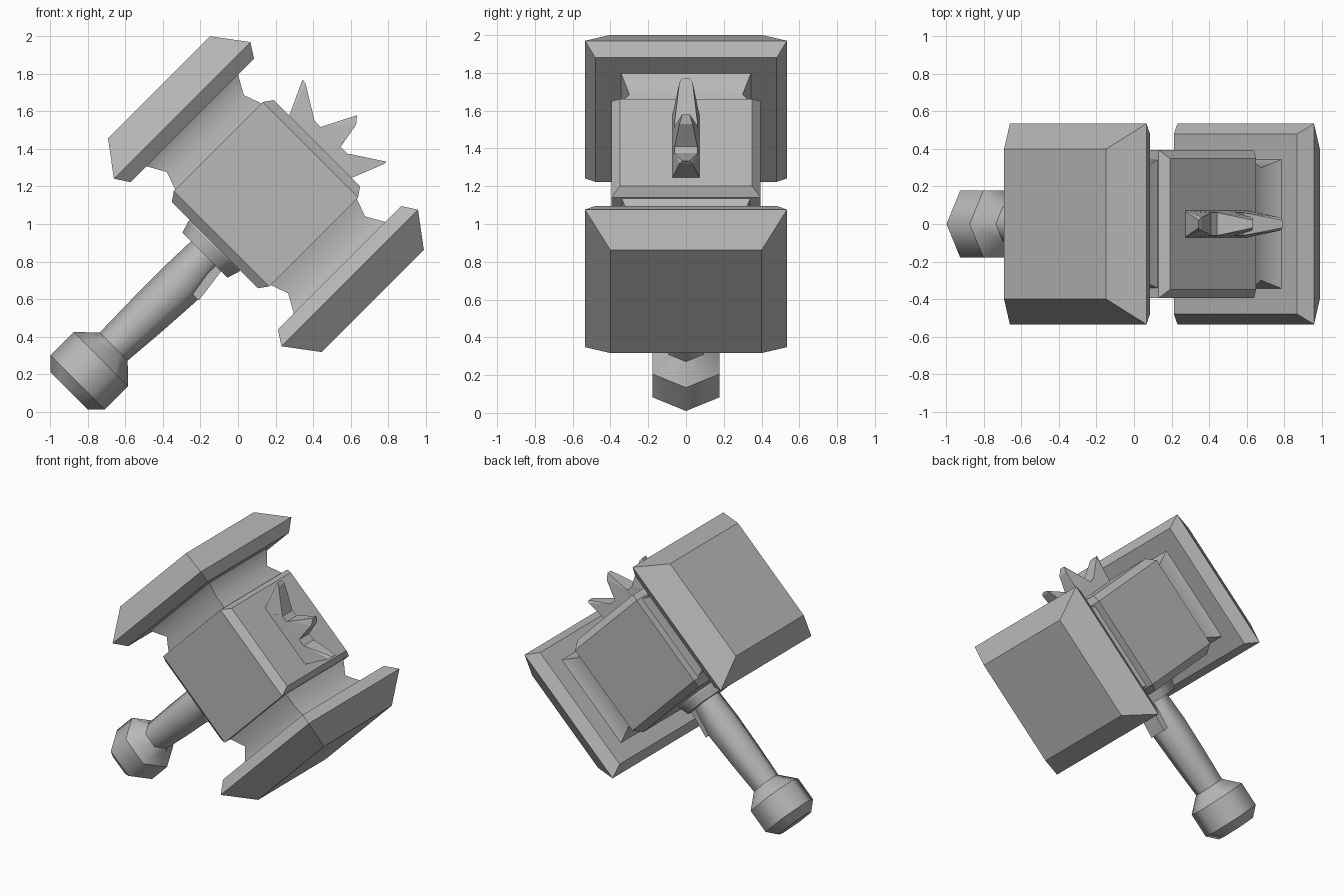
import bpy, bmesh, math
from mathutils import Vector

cube = bpy.data.objects.get("Cube")
if cube:
    bpy.data.objects.remove(cube, do_unlink=True)

stone = bpy.data.materials.new("plain grey")
stone.use_nodes = True
GREY = (0.48, 0.48, 0.48, 1)
stone.diffuse_color = GREY
stone.node_tree.nodes["Principled BSDF"].inputs["Base Color"].default_value = GREY

HEAD = 0.925  # height of the head centre along the handle


def finish(name, bm, mirror=False):
    """Turn a bmesh into an object leaning 45 degrees; handle is local z, head is local x."""
    bmesh.ops.recalc_face_normals(bm, faces=bm.faces)
    mesh = bpy.data.meshes.new(name)
    bm.to_mesh(mesh)
    bm.free()
    mesh.materials.append(stone)
    obj = bpy.data.objects.new(name, mesh)
    bpy.context.collection.objects.link(obj)
    obj.location = (-0.505, 0, 0.505)
    obj.rotation_euler.y = math.pi / 4
    if mirror:
        obj.modifiers.new("both ends", "MIRROR")
    return obj


def hull(name, points):
    bm = bmesh.new()
    for p in points:
        bm.verts.new(p)
    bmesh.ops.convex_hull(bm, input=bm.verts)
    bmesh.ops.dissolve_limit(bm, angle_limit=0.02, verts=bm.verts, edges=bm.edges)
    return finish(name, bm)


def loft(name, rings, crease_rings=True, crease_sides=True, mirror=False):
    bm = bmesh.new()
    loops = [[bm.verts.new(p) for p in ring] for ring in rings]
    n = len(loops[0])
    for a, b in zip(loops, loops[1:]):
        for i in range(n):
            j = (i + 1) % n
            bm.faces.new((a[i], a[j], b[j], b[i]))
    bm.faces.new(loops[0])
    bm.faces.new(loops[-1])
    for f in bm.faces:
        f.smooth = True
    for k, loop in enumerate(loops):
        for i in range(n):
            end = k in (0, len(loops) - 1)
            bm.edges.get((loop[i], loop[i - 1])).smooth = not (crease_rings or end)
            if k and crease_sides:
                bm.edges.get((loop[i], loops[k - 1][i])).smooth = False
    return finish(name, bm, mirror)


def rect(x, hz, hy):
    """Rectangular section of the head at x."""
    return [(x, sy * hy, HEAD + sz * hz) for sy, sz in ((-1, -1), (1, -1), (1, 1), (-1, 1))]


def hexagon(z, r, shift=0):
    """Six-sided section of the handle at height z."""
    return [(shift + r * math.cos(k * math.pi / 3), r * math.sin(k * math.pi / 3), z)
            for k in range(6)]


def corners(x, y, z):
    return [(a * x, b * y, HEAD + c * z) for a in (-1, 1) for b in (-1, 1) for c in (-1, 1)]


# Head: bevelled middle block, waisted necks and striking plates
hull("head_block", corners(0.36, 0.395, 0.335) + corners(0.325, 0.35, 0.385))
loft("head_necks", [rect(0.33, 0.325, 0.34), rect(0.36, 0.325, 0.34),
                    rect(0.457, 0.29, 0.30), rect(0.56, 0.348, 0.345)],
     crease_rings=False, mirror=True)
loft("striking_plates", [rect(0.555, 0.465, 0.48), rect(0.632, 0.515, 0.535),
                         rect(0.806, 0.385, 0.40)], mirror=True)

# Handle: pommel, swelling shaft, collar and a tab under the collar
loft("pommel", [hexagon(-0.559, 0.14), hexagon(-0.495, 0.205),
                hexagon(-0.32, 0.205), hexagon(-0.223, 0.105)], crease_sides=False)
loft("handle_shaft", [hexagon(-0.24, 0.105), hexagon(0.02, 0.118, 0.008),
                      hexagon(0.26, 0.126, 0.015), hexagon(0.48, 0.105)],
     crease_rings=False, crease_sides=False)
loft("collar", [hexagon(0.465, 0.17), hexagon(0.53, 0.19), hexagon(0.60, 0.19)],
     crease_sides=False)
hull("handle_tab", [(x, y, z) for y in (-0.065, 0.065)
                    for x, z in ((0.08, 0.27), (0.148, 0.27), (0.12, 0.48), (0.08, 0.48))])

# Crest: a low base with three blunt spikes
TOP = 1.29


def spike(name, left, right, foot, tip, edge):
    points = [(x, s * 0.075, TOP) for x in (left, right) for s in (-1, 1)]
    points += [(x, s * 0.06, z) for x, z in foot for s in (-1, 1)]
    points += [(tip[0], s * 0.02, tip[1]) for s in (-1, 1)]
    points += [(edge[0], s * 0.035, edge[1]) for s in (-1, 1)]
    hull(name, points)


hull("crest_base", [(x, s * 0.075, TOP) for x in (-0.2, 0.25) for s in (-1, 1)]
     + [(x, s * 0.06, 1.385) for x in (-0.09, 0.16) for s in (-1, 1)])
spike("upper_spike", -0.2, -0.04, [(-0.085, 1.38)], (-0.294, 1.495), (-0.269, 1.492))
spike("middle_spike", -0.06, 0.12, [(-0.043, 1.393), (0.095, 1.389)],
      (0.046, 1.566), (0.078, 1.527))
spike("lower_spike", 0.08, 0.254, [(0.159, 1.389)], (0.332, 1.502), (0.332, 1.485))
